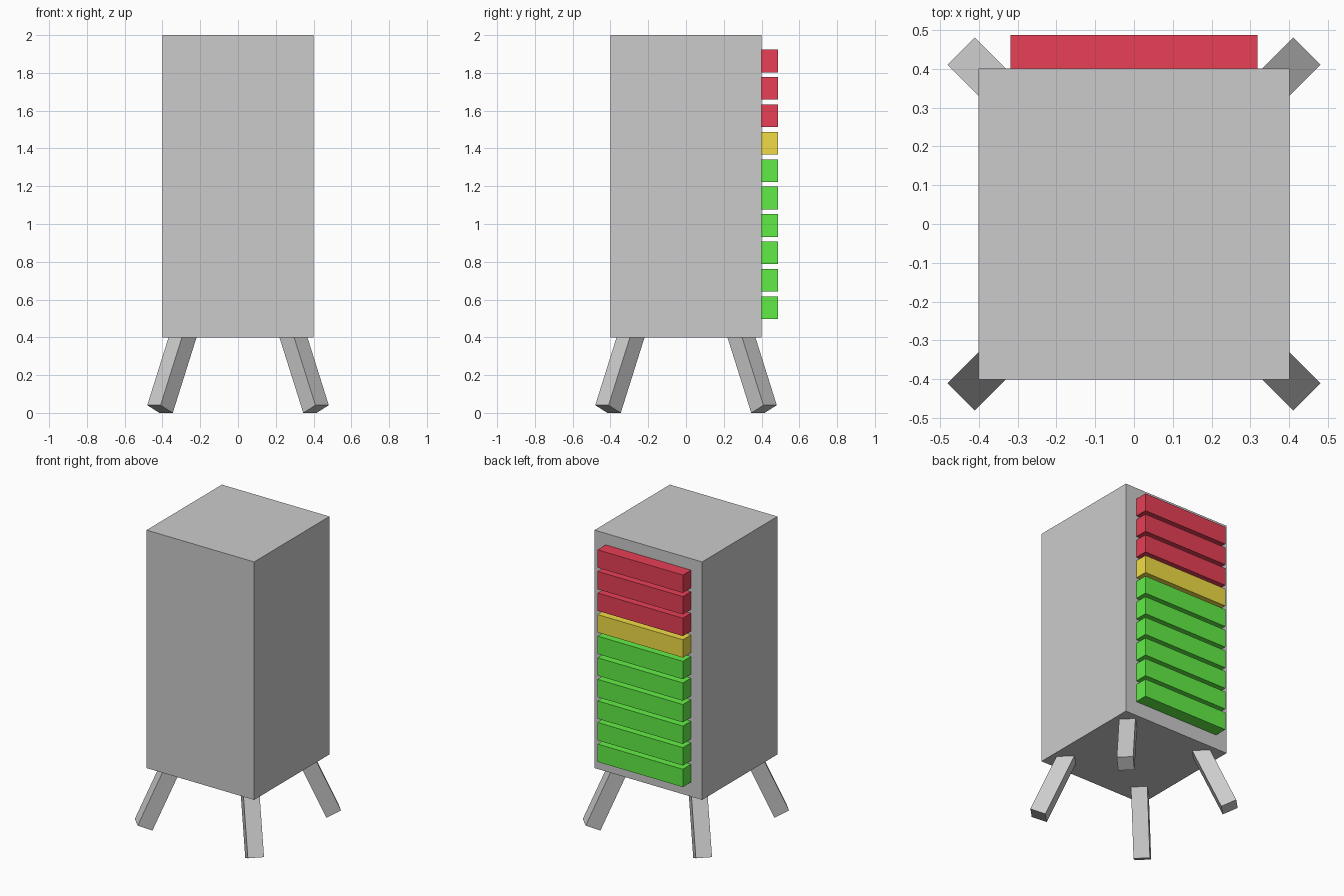
import bpy, bmesh
from math import radians, sin, cos
from mathutils import Matrix

if "Cube" in bpy.data.objects:
    bpy.data.objects.remove(bpy.data.objects["Cube"])


def box(name, size, matrix, mat=None):
    """Box of the given size, placed by a matrix."""
    bm = bmesh.new()
    bmesh.ops.create_cube(bm, size=1, matrix=matrix @ Matrix.Diagonal((*size, 1)))
    mesh = bpy.data.meshes.new(name)
    bm.to_mesh(mesh)
    bm.free()
    obj = bpy.data.objects.new(name, mesh)
    bpy.context.collection.objects.link(obj)
    if mat:
        mesh.materials.append(mat)
    return obj


def colour(name, rgb):
    mat = bpy.data.materials.new(name)
    mat.diffuse_color = (*rgb, 1)
    mat.use_nodes = True
    mat.node_tree.nodes["Principled BSDF"].inputs["Base Color"].default_value = mat.diffuse_color
    return mat


green = colour("green", (0.12, 0.85, 0.06))
yellow = colour("yellow", (0.88, 0.72, 0.06))
red = colour("red", (0.8, 0.05, 0.09))

# Cabinet body
box("body", (0.8, 0.8, 1.6), Matrix.Translation((0, 0, 1.2)))

# Level bars stacked up the back face
for i, mat in enumerate([green] * 6 + [yellow] + [red] * 3):
    box(f"level_bar_{i + 1}", (0.635, 0.12, 0.12),
        Matrix.Translation((0, 0.427, 0.557 + 0.1451 * i)), mat)

# Splayed legs, leaning out along the diagonals, standing on their inner edges
tilt, thick, length = radians(24), 0.1, 0.48
for i in range(4):
    foot = Matrix.Translation((0.584, 0, thick / 2 * sin(tilt)))
    box(f"leg_{i + 1}", (thick, thick, length),
        Matrix.Rotation(radians(45 + 90 * i), 4, 'Z') @ foot
        @ Matrix.Rotation(-tilt, 4, 'Y') @ Matrix.Translation((0, 0, length / 2)))
